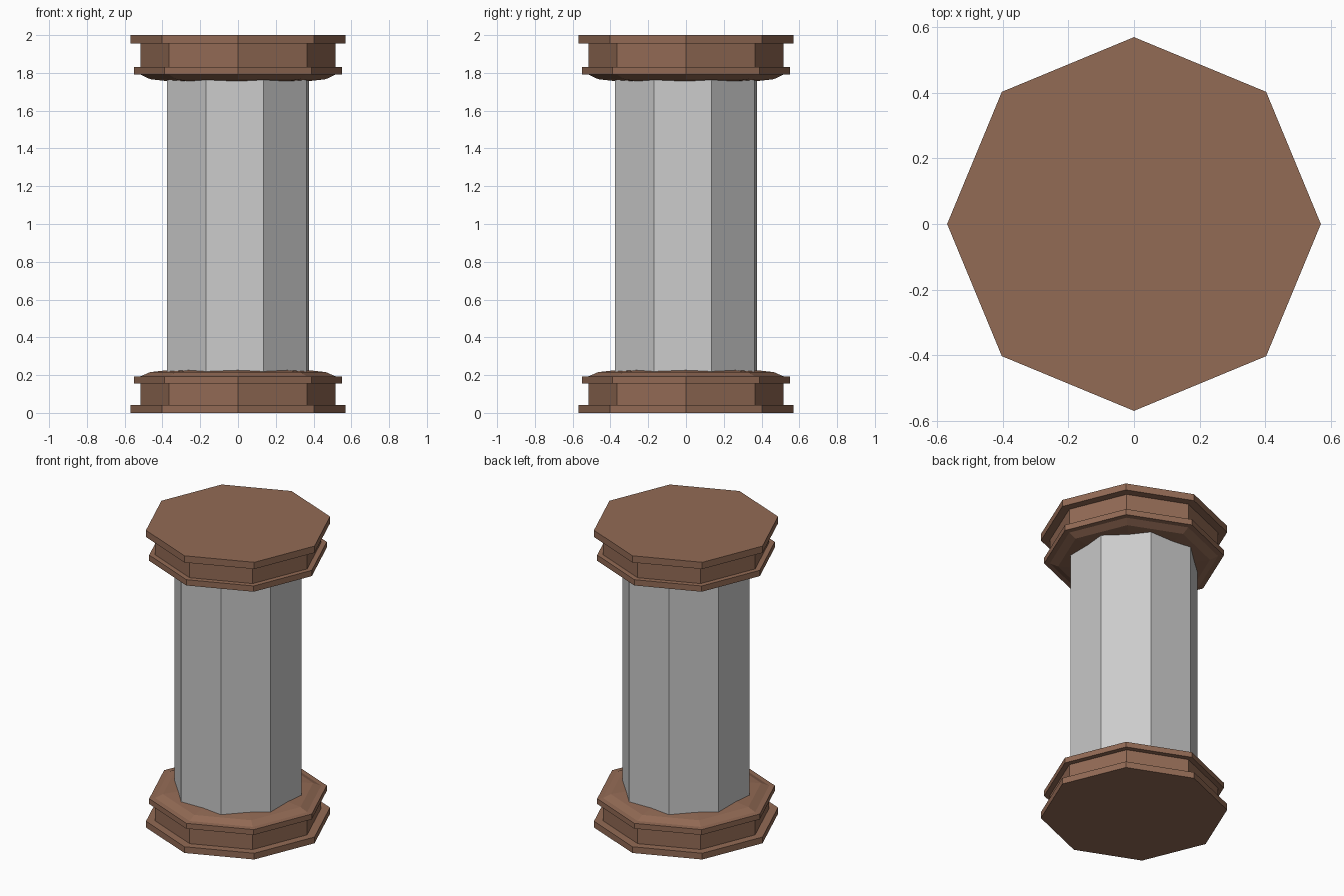
import bpy, bmesh
from math import cos, sin, pi, radians

if "Cube" in bpy.data.objects:
    bpy.data.objects.remove(bpy.data.objects["Cube"])

SIDES = 8

def lathe(name, profile, turn=0.0, material=None):
    """Eight-sided closed solid from (radius, z) rings."""
    bm = bmesh.new()
    rings = []
    for r, z in profile:
        rings.append([bm.verts.new((r * cos(turn + 2 * pi * i / SIDES),
                                    r * sin(turn + 2 * pi * i / SIDES), z))
                      for i in range(SIDES)])
    for a, b in zip(rings, rings[1:]):
        for i in range(SIDES):
            j = (i + 1) % SIDES
            bm.faces.new((a[i], a[j], b[j], b[i]))
    bm.faces.new(rings[0])
    bm.faces.new(rings[-1])
    bmesh.ops.recalc_face_normals(bm, faces=bm.faces)
    mesh = bpy.data.meshes.new(name)
    bm.to_mesh(mesh)
    bm.free()
    obj = bpy.data.objects.new(name, mesh)
    bpy.context.collection.objects.link(obj)
    if material:
        mesh.materials.append(material)
    return obj

brown = bpy.data.materials.new("brown_wood")
brown.diffuse_color = (0.29, 0.145, 0.09, 1)
brown.use_nodes = True
brown.node_tree.nodes["Principled BSDF"].inputs["Base Color"].default_value = brown.diffuse_color

# Stepped moulding shared by base and capital: plate, neck, lip, sloped collar
moulding = [(0.57, 0), (0.57, 0.042), (0.515, 0.042), (0.515, 0.156),
            (0.55, 0.156), (0.55, 0.192), (0.515, 0.194),
            (0.465, 0.216), (0.41, 0.222), (0.35, 0.228)]
lathe("base", moulding, material=brown)

# Capital is the same moulding upside down, slightly taller
lathe("capital", [(r, 2 - z * 1.08) for r, z in moulding], material=brown)

# Shaft, turned relative to the mouldings
lathe("shaft", [(0.4, 0.19), (0.4, 1.8)], turn=radians(19.8))
